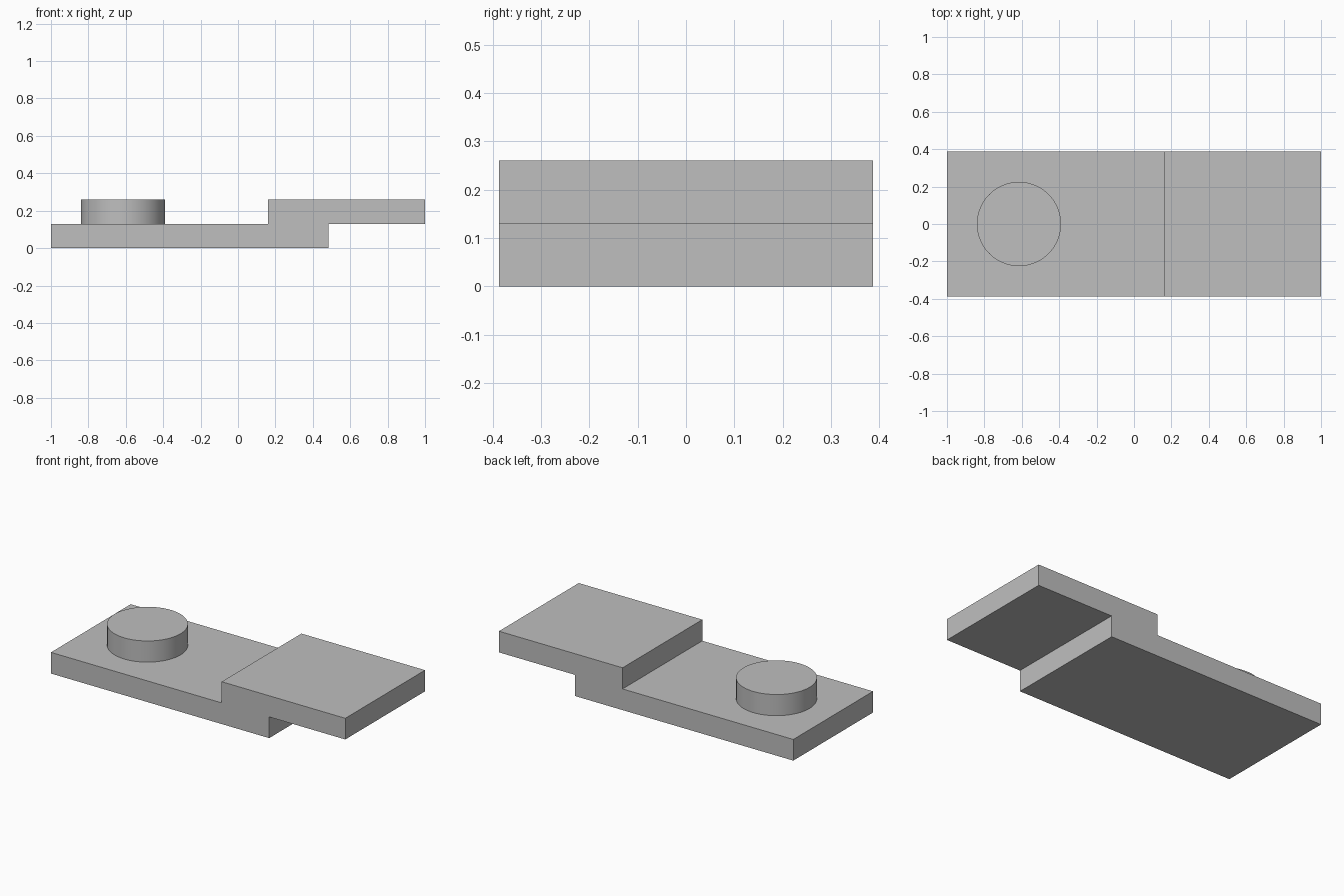
import bpy
import bmesh
from mathutils import Matrix, Vector

cube = bpy.data.objects.get("Cube")
if cube:
    bpy.data.objects.remove(cube, do_unlink=True)

# Single plain grey
grey = bpy.data.materials.new("mid_grey")
grey.use_nodes = True
colour = (0.52, 0.52, 0.52, 1)
grey.diffuse_color = colour
grey.node_tree.nodes["Principled BSDF"].inputs["Base Color"].default_value = colour

HALF_WIDTH = 0.387
STEP = 0.13
TOP = 0.26


def add_object(name, bm):
    bmesh.ops.recalc_face_normals(bm, faces=bm.faces)
    mesh = bpy.data.meshes.new(name)
    bm.to_mesh(mesh)
    bm.free()
    mesh.materials.append(grey)
    obj = bpy.data.objects.new(name, mesh)
    bpy.context.collection.objects.link(obj)
    return obj


# Stepped plate: side profile extruded across the width
profile = [(-1, 0), (0.483, 0), (0.483, STEP), (1, STEP),
           (1, TOP), (0.16, TOP), (0.16, STEP), (-1, STEP)]
bm = bmesh.new()
face = bm.faces.new([bm.verts.new((x, -HALF_WIDTH, z)) for x, z in profile])
result = bmesh.ops.extrude_face_region(bm, geom=[face])
moved = [v for v in result["geom"] if isinstance(v, bmesh.types.BMVert)]
bmesh.ops.translate(bm, verts=moved, vec=Vector((0, 2 * HALF_WIDTH, 0)))
add_object("stepped_plate", bm)

# Round peg standing on the lower step
bm = bmesh.new()
bmesh.ops.create_cone(bm, cap_ends=True, segments=64, radius1=0.225, radius2=0.225,
                      depth=TOP - STEP,
                      matrix=Matrix.Translation((-0.615, 0, (TOP + STEP) / 2)))
peg = add_object("round_peg", bm)
bpy.ops.object.select_all(action="DESELECT")
peg.select_set(True)
bpy.context.view_layer.objects.active = peg
bpy.ops.object.shade_smooth_by_angle()
